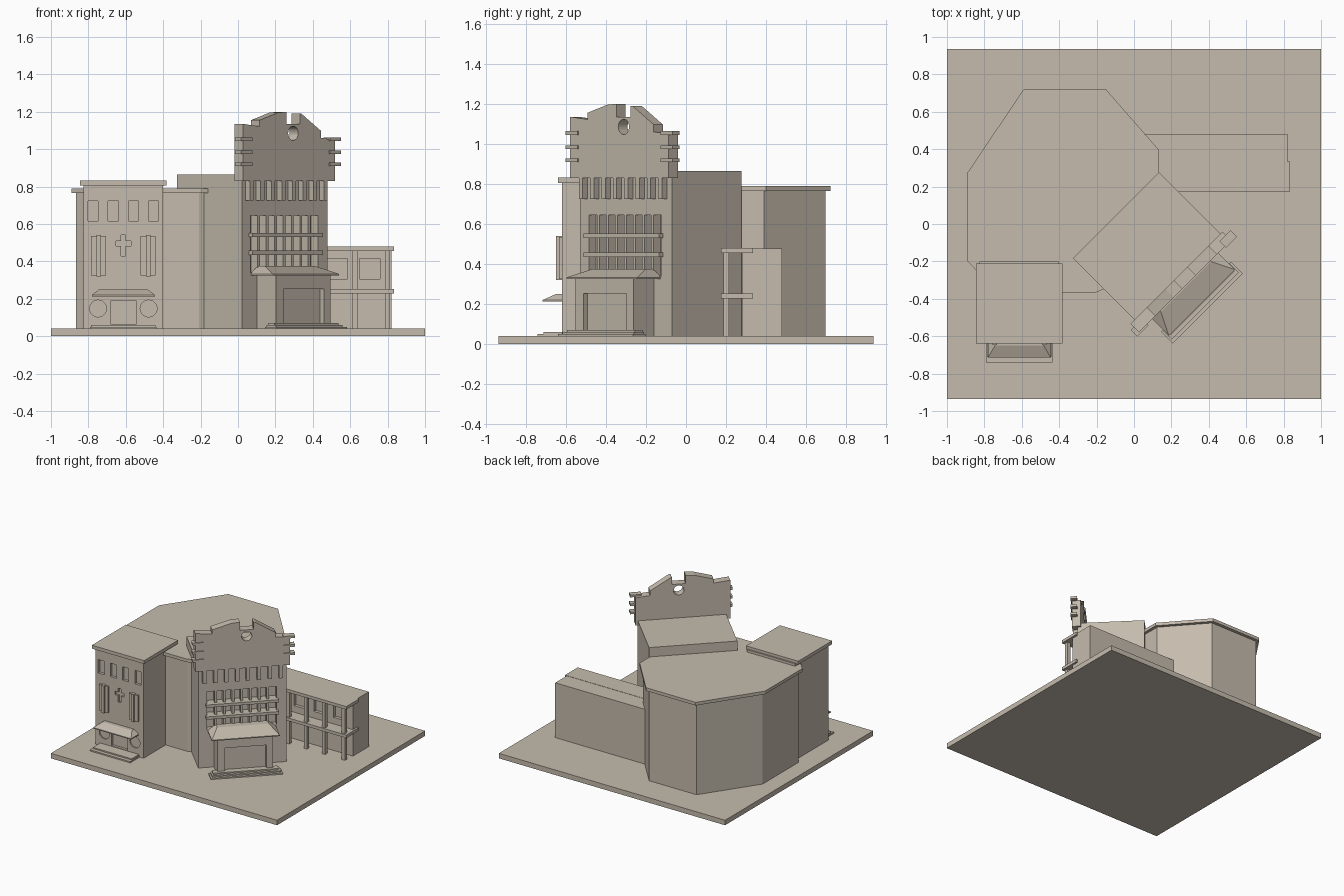
import bpy, bmesh, math
from mathutils import Matrix, Vector

if "Cube" in bpy.data.objects:
    bpy.data.objects.remove(bpy.data.objects["Cube"])

stone = bpy.data.materials.new("warm_stone")
stone.diffuse_color = (0.56, 0.50, 0.42, 1)
stone.use_nodes = True
stone.node_tree.nodes["Principled BSDF"].inputs["Base Color"].default_value = stone.diffuse_color

WORLD = Matrix.Identity(4)
# Tower frame: local x runs along its front wall, local -y points out of the front
TOWER = Matrix.Translation((0.25, -0.30, 0)) @ Matrix.Rotation(math.radians(45), 4, 'Z')


def finish(name, bm, frame=WORLD):
    bmesh.ops.recalc_face_normals(bm, faces=bm.faces)
    mesh = bpy.data.meshes.new(name)
    bm.to_mesh(mesh)
    bm.free()
    mesh.transform(frame)
    mesh.materials.append(stone)
    ob = bpy.data.objects.new(name, mesh)
    bpy.context.collection.objects.link(ob)
    return ob


def boxes(name, items, frame=WORLD):
    """Each item is x0, x1, y0, y1, z0, z1."""
    bm = bmesh.new()
    for x0, x1, y0, y1, z0, z1 in items:
        m = Matrix.Translation(((x0 + x1) / 2, (y0 + y1) / 2, (z0 + z1) / 2))
        m = m @ Matrix.Diagonal((x1 - x0, y1 - y0, z1 - z0, 1))
        bmesh.ops.create_cube(bm, size=1, matrix=m)
    return finish(name, bm, frame)


def prism(name, points, direction, frame=WORLD):
    """Extrude a closed outline of 3D points."""
    bm = bmesh.new()
    face = bm.faces.new([bm.verts.new(p) for p in points])
    ext = bmesh.ops.extrude_face_region(bm, geom=[face])
    moved = [v for v in ext['geom'] if isinstance(v, bmesh.types.BMVert)]
    bmesh.ops.translate(bm, verts=moved, vec=Vector(direction))
    return finish(name, bm, frame)


def disc(name, x, z, radius, y0, y1, frame=WORLD):
    pts = [(x + radius * math.cos(a), y0, z + radius * math.sin(a))
           for a in (math.tau * i / 24 for i in range(24))]
    return prism(name, pts, (0, y1 - y0, 0), frame)


def canopy(name, cx, half, top_half, y_wall, y_eave, y_top, z0, z1, frame=WORLD):
    """Porch roof with a thin eave and slopes on the front and both ends."""
    e = z0 + 0.008
    bm = bmesh.new()
    rings = []
    for h, y, z in ((half, y_eave, z0), (half, y_eave, e), (top_half, y_top, z1)):
        rings.append([bm.verts.new(p) for p in ((cx - h, y, z), (cx + h, y, z),
                                                (cx + h, y_wall, z), (cx - h, y_wall, z))])
    for a, b in zip(rings, rings[1:]):
        for i in range(4):
            j = (i + 1) % 4
            bm.faces.new((a[i], a[j], b[j], b[i]))
    bm.faces.new(rings[0])
    bm.faces.new(rings[-1])
    return finish(name, bm, frame)


def cut(ob, cutters):
    for c in cutters:
        mod = ob.modifiers.new("cut", 'BOOLEAN')
        mod.operation = 'DIFFERENCE'
        mod.solver = 'EXACT'
        mod.object = c
        deps = bpy.context.evaluated_depsgraph_get()
        mesh = bpy.data.meshes.new_from_object(ob.evaluated_get(deps))
        ob.modifiers.clear()
        ob.data = mesh
        bpy.data.objects.remove(c)


# Ground slab
boxes("ground_slab", [(-1, 1, -0.935, 0.935, 0, 0.04)])

# Many-sided hall with a slightly overhanging roof
outline = [(-0.59, 0.72), (-0.89, 0.275), (-0.89, -0.2), (-0.86, -0.23), (-0.74, -0.365),
           (-0.2, -0.365), (-0.155, -0.345), (0.0, -0.2), (0.13, 0.2), (0.13, 0.40), (-0.15, 0.72)]
walls = [(-0.38 + (x + 0.38) * 0.955, 0.18 + (y - 0.18) * 0.955) for x, y in outline]
prism("hall_walls", [(x, y, 0.03) for x, y in walls], (0, 0, 0.735))
prism("hall_roof", [(x, y, 0.765) for x, y in outline], (0, 0, 0.025))

# Tower body with a recessed window bank
body = boxes("tower_body", [(-0.325, 0.325, 0, 0.49, 0.03, 0.865)], TOWER)
cut(body, [boxes("window_cutter", [(-0.26, 0.25, -0.05, 0.05, 0.34, 0.645)], TOWER)])
step = 0.51 / 8
boxes("tower_mullions", [(-0.26 + step * i - 0.009, -0.26 + step * i + 0.009, 0.0, 0.055, 0.335, 0.645)
                         for i in range(1, 8)], TOWER)
boxes("window_ledges", [(-0.272, 0.262, -0.028, 0.055, z, z + 0.022) for z in (0.435, 0.53)], TOWER)

# Row of brackets below the parapet
boxes("tower_brackets", [(-0.297 + 0.08 * i, -0.270 + 0.08 * i, -0.035, 0.01, 0.725, 0.84)
                         for i in range(8)], TOWER)

# Stepped parapet, notched above a round hole
profile = [(0.025, 0.83), (0.025, 1.135), (0.112, 1.122), (0.112, 1.155), (0.21, 1.195), (0.257, 1.2),
           (0.257, 1.135), (0.328, 1.135), (0.328, 1.19), (0.336, 1.19), (0.442, 1.097),
           (0.442, 1.06), (0.517, 1.05), (0.517, 0.83)]
parapet = prism("parapet", [((x - 0.272) * 1.414 - 0.005, -0.04, z) for x, z in profile],
                (0, 0.065, 0), TOWER)
cut(parapet, [disc("hole_cutter", 0.024, 1.085, 0.038, -0.1, 0.1, TOWER)])
fins = []
for z in (0.91, 0.975, 1.045):
    fins += [(s * 0.335 - 0.042, s * 0.335 + 0.042, -0.048, 0.0, z, z + 0.018) for s in (-1, 1)]
boxes("parapet_fins", fins, TOWER)

# Tower entrance porch, its roof and steps
porch = boxes("porch", [(-0.21, 0.20, -0.145, 0.02, 0.03, 0.335)], TOWER)
cut(porch, [boxes("door_cutter", [(-0.155, 0.15, -0.2, -0.115, 0.062, 0.252)], TOWER)])
canopy("porch_roof", -0.005, 0.25, 0.19, 0.01, -0.165, -0.045, 0.325, 0.375, TOWER)
boxes("porch_steps", [(-0.27 + 0.012 * i, 0.26 - 0.012 * i, -0.21 + 0.02 * i, -0.12,
                       0.035, 0.05 + 0.01 * i) for i in range(3)], TOWER)

# Chapel block with windows, cross, door and round panels
CX = -0.613
chapel = boxes("chapel_walls", [(CX - 0.212, CX + 0.212, -0.62, -0.2, 0.03, 0.81)])
cutters = [boxes("window_cutter", [(CX + d - 0.027, CX + d + 0.027, -0.7, -0.6, 0.615, 0.722)])
           for d in (-0.162, -0.054, 0.054, 0.162)]
cutters += [boxes("cross_cutter", [(CX - 0.012, CX + 0.012, -0.7, -0.605, 0.43, 0.54)]),
            boxes("cross_arm_cutter", [(CX - 0.04, CX + 0.04, -0.7, -0.605, 0.482, 0.51)]),
            boxes("door_cutter", [(CX - 0.07, CX + 0.07, -0.7, -0.6, 0.065, 0.188)])]
cutters += [disc("round_cutter", CX + s * 0.135, 0.148, 0.045, -0.7, -0.61) for s in (-1, 1)]
cut(chapel, cutters)
boxes("chapel_roof", [(CX - 0.232, CX + 0.23, -0.638, -0.21, 0.805, 0.832)])
strips = []
for s in (-1, 1):
    x = CX + s * 0.132
    strips += [(x - 0.04, x - 0.004, -0.635, -0.61, 0.325, 0.535),
               (x + 0.004, x + 0.04, -0.635, -0.61, 0.325, 0.535),
               (x - 0.012, x + 0.012, -0.648, -0.61, 0.32, 0.54)]
boxes("chapel_pilasters", strips)
canopy("chapel_canopy", CX, 0.168, 0.13, -0.61, -0.715, -0.65, 0.213, 0.25)
boxes("chapel_steps", [(CX - 0.178 + 0.006 * i, CX + 0.178 - 0.006 * i, -0.74 + 0.028 * i, -0.61,
                        0.035, 0.05 + 0.01 * i) for i in range(2)])

# Low side wing with a two-level gallery
wing = boxes("wing_walls", [(0.0, 0.82, 0.28, 0.48, 0.03, 0.478)])
cut(wing, [boxes("window_cutter", [(x, x + 0.11, 0.2, 0.305, 0.305, 0.415)])
           for x in (0.30, 0.475, 0.65)])
boxes("gallery_slabs", [(0.1, 0.835, 0.175, 0.335, z, z + 0.024) for z in (0.228, 0.456)])
boxes("gallery_posts", [(x - 0.014, x + 0.014, 0.187, 0.215, 0.03, 0.46)
                        for x in (0.31, 0.465, 0.625, 0.80)])
